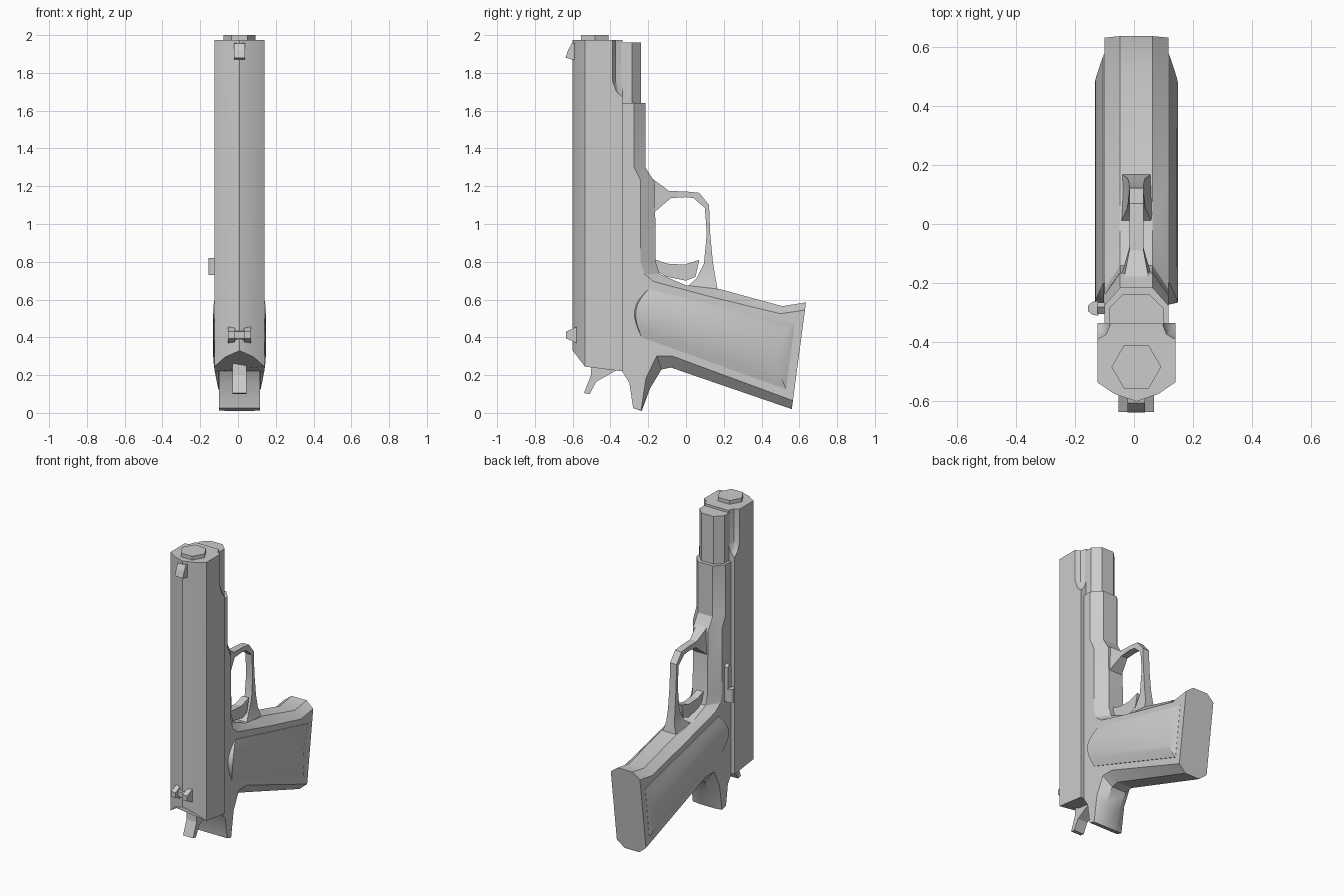
import bpy, bmesh, math

CX = 0.008  # mid plane of the body


def loft(name, rings, smooth=30):
    """Skin a list of equal-length closed rings and cap both ends."""
    bm = bmesh.new()
    vs = [[bm.verts.new(p) for p in r] for r in rings]
    n = len(rings[0])
    for a, b in zip(vs, vs[1:]):
        for i in range(n):
            j = (i + 1) % n
            bm.faces.new((a[i], a[j], b[j], b[i]))
    bm.faces.new(vs[0])
    bm.faces.new(vs[-1])
    bmesh.ops.remove_doubles(bm, verts=bm.verts, dist=0.0005)
    bmesh.ops.recalc_face_normals(bm, faces=bm.faces)
    me = bpy.data.meshes.new(name)
    bm.to_mesh(me)
    bm.free()
    ob = bpy.data.objects.new(name, me)
    bpy.context.collection.objects.link(ob)
    if smooth:
        bpy.ops.object.select_all(action='DESELECT')
        ob.select_set(True)
        bpy.context.view_layer.objects.active = ob
        bpy.ops.object.shade_smooth_by_angle(angle=math.radians(smooth))
    return ob


def plate(name, yz, x0, x1, smooth=0):
    """Side profile (y, z) extruded across x."""
    return loft(name, [[(CX + x, y, z) for y, z in yz] for x in (x0, x1)], smooth)


def prism(name, xy, z0, z1):
    """Section (x, y) extruded up z."""
    return loft(name, [[(CX + x, y, z) for x, y in xy] for z in (z0, z1)], 0)


# slide: constant roofed section, sloped rear, scalloped lower corners at the front
def slide_ring(s, z=None):
    half = [(0.075, -0.574), (0.132, -0.535),
            (0.132, -0.335 - 0.055 * s),
            (0.132 - 0.03 * s, -0.335 - 0.038 * s),
            (0.132 - 0.045 * s, -0.335)]
    pts = [(0, -0.6)] + half + [(-x, y) for x, y in reversed(half)]

    def rear(y):
        if y < -0.535:
            return 0.245 + (-0.535 - y) / 0.065 * 0.085
        return 0.22 + (-0.335 - y) / 0.2 * 0.025
    return [(CX + x, y, rear(y) if z is None else z) for x, y in pts]


loft("slide", [slide_ring(0), slide_ring(0, 1.67), slide_ring(0.6, 1.70),
               slide_ring(1, 1.76), slide_ring(1, 1.975)])

# barrel tip and spring housing
prism("barrel", [(0.084 * math.cos(k * math.pi / 3), -0.483 + 0.084 * math.sin(k * math.pi / 3))
                 for k in range(6)], 1.9, 2.0)
prism("spring_housing", [(-0.092, -0.345), (-0.092, -0.285), (-0.045, -0.238),
                         (0.045, -0.238), (0.092, -0.285), (0.092, -0.345)], 1.55, 1.96)

# frame with grip: (centre outline y, z, flat side outline y, z)
frame = [(-0.345, 1.64, -0.345, 1.64), (-0.215, 1.64, -0.275, 1.64),
         (-0.215, 1.30, -0.275, 1.30), (-0.165, 1.22, -0.24, 1.23),
         (-0.16, 0.80, -0.24, 0.80), (-0.14, 0.735, -0.22, 0.735),
         (0.0, 0.675, -0.17, 0.695), (0.18, 0.655, 0.15, 0.61),
         (0.51, 0.565, 0.50, 0.525), (0.635, 0.585, 0.63, 0.545),
         (0.56, 0.02, 0.566, 0.065), (-0.08, 0.24, -0.07, 0.30),
         (-0.13, 0.23, -0.155, 0.30), (-0.19, 0.13, -0.212, 0.185),
         (-0.235, 0.01, -0.238, 0.013), (-0.28, 0.025, -0.28, 0.025),
         (-0.30, 0.16, -0.30, 0.16), (-0.345, 0.23, -0.345, 0.23)]
outer = [(a, b) for a, b, c, d in frame]
side = [(c, d) for a, b, c, d in frame]
loft("frame", [[(CX + x, y, z) for y, z in o] for x, o in
               ((-0.108, side), (-0.055, outer), (0.055, outer), (0.108, side))])

# domed grip panels, lofted along the grip
N = 8
STATIONS = [((-0.20, 0.655), (-0.235, 0.40), -0.055, 0.0),
            ((-0.20, 0.655), (-0.235, 0.40), -0.048, 1.0),
            ((0.57, 0.47), (0.53, 0.125), -0.07, 1.0),
            ((0.575, 0.47), (0.53, 0.125), 0.0, 0.0)]
for sx, nm in ((-1, "left"), (1, "right")):
    rings = []
    for (py, pz), (qy, qz), bulge, h in STATIONS:
        ring = [(CX + sx * 0.09, py, pz)]
        for i in range(N + 1):
            t = i / N
            s = math.sin(math.pi * t)
            ring.append((CX + sx * (0.109 + h * (0.003 + 0.028 * s)),
                         py + (qy - py) * t + bulge * s,
                         pz + (qz - pz) * t - 0.27 * bulge * s))
        ring.append((CX + sx * 0.09, qy, qz))
        rings.append(ring)
    loft("grip_panel_" + nm, rings)

# trigger guard: outer point, inner point, half width
GUARD = [(-0.225, 1.275, -0.17, 1.06, 0.05), (-0.09, 1.175, -0.08, 1.137, 0.024),
         (0.0, 1.172, 0.0, 1.142, 0.024), (0.07, 1.165, 0.04, 1.137, 0.024),
         (0.122, 1.10, 0.10, 1.085, 0.024), (0.128, 0.95, 0.11, 0.95, 0.024),
         (0.142, 0.80, 0.095, 0.79, 0.026), (0.155, 0.72, 0.055, 0.71, 0.03),
         (0.175, 0.61, -0.01, 0.655, 0.06)]
loft("trigger_guard", [[(CX - w, a, b), (CX + w, a, b), (CX + w, c, d), (CX - w, c, d)]
                       for a, b, c, d, w in GUARD])

# trigger and hammer
plate("trigger", [(-0.17, 0.815), (-0.10, 0.79), (-0.01, 0.785), (0.07, 0.81), (0.05, 0.72),
                  (0.0, 0.70), (-0.10, 0.72), (-0.17, 0.76)], -0.024, 0.024)
plate("hammer", [(-0.54, 0.105), (-0.51, 0.10), (-0.475, 0.165), (-0.37, 0.225), (-0.37, 0.27),
                 (-0.50, 0.27), (-0.503, 0.20)], -0.037, 0.037)

# sights: the rear one has a notch between two posts
plate("front_sight", [(-0.58, 1.96), (-0.605, 1.955), (-0.625, 1.92), (-0.637, 1.88),
                      (-0.60, 1.87), (-0.58, 1.87)], -0.03, 0.03)
rear = [(-0.56, 0.455), (-0.58, 0.455), (-0.635, 0.43), (-0.635, 0.395), (-0.58, 0.37), (-0.56, 0.37)]
plate("rear_sight_left", rear, -0.06, -0.025)
plate("rear_sight_right", rear, 0.025, 0.06)
plate("rear_sight_base", [(-0.57, 0.44), (-0.61, 0.43), (-0.61, 0.395), (-0.57, 0.38)], -0.03, 0.03)

# slide catch lever with thumb tab on the left
plate("catch_lever", [(-0.305, 0.73), (-0.265, 0.73), (-0.265, 0.96), (-0.28, 0.98), (-0.305, 0.96)],
      -0.133, -0.10)
loft("catch_tab", [[(x, -0.285 - d, 0.73), (x, -0.285 + d, 0.73), (x, -0.285 + d, 0.82),
                    (x, -0.285 - d, 0.82)] for x, d in ((-0.12, 0.025), (-0.14, 0.022), (-0.155, 0.01))], 0)
